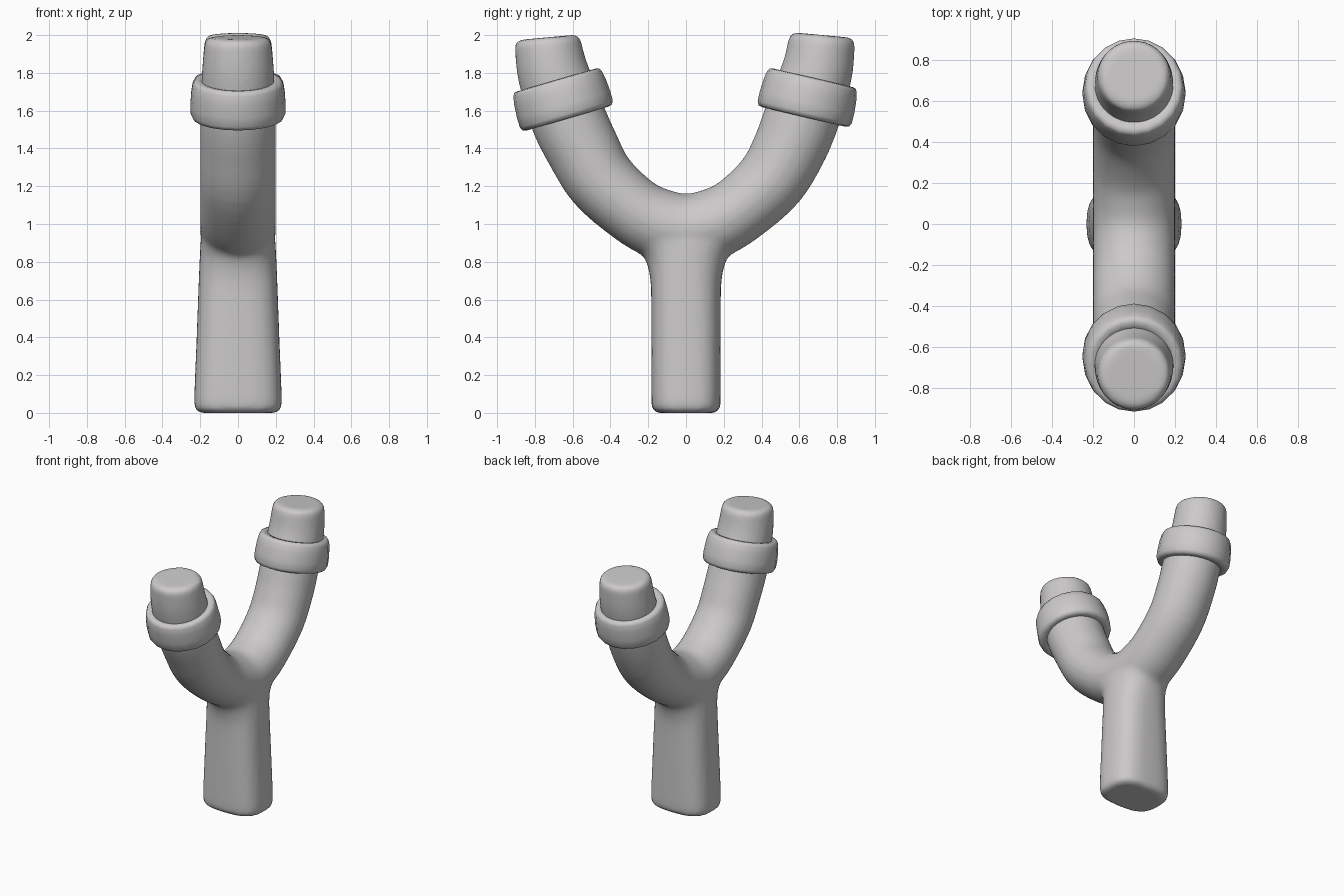
import bpy, bmesh, math
from mathutils import Vector, Matrix

if "Cube" in bpy.data.objects:
    bpy.data.objects.remove(bpy.data.objects["Cube"])

grey = bpy.data.materials.new("light_grey")
grey.diffuse_color = (0.6, 0.585, 0.59, 1)
grey.use_nodes = True
grey.node_tree.nodes["Principled BSDF"].inputs["Base Color"].default_value = grey.diffuse_color


def catmull(pts, steps=4):
    """Smooth a list of number tuples."""
    out = []
    for i in range(len(pts) - 1):
        p0, p1, p2, p3 = (Vector(pts[min(max(i + k, 0), len(pts) - 1)]) for k in (-1, 0, 1, 2))
        for s in range(steps):
            t = s / steps
            out.append(0.5 * (2 * p1 + (p2 - p0) * t + (2 * p0 - 5 * p1 + 4 * p2 - p3) * t * t
                              + (3 * p1 - p0 - 3 * p2 + p3) * t ** 3))
    return out + [Vector(pts[-1])]


def loft(bm, rings, n=40):
    """Skin rings of (centre, side direction, side radius, x radius, exponent)."""
    loops = []
    for c, side, rs, rx, e in rings:
        loop = []
        for k in range(n):
            a = 2 * math.pi * k / n
            cs, sn = math.cos(a), math.sin(a)
            u = math.copysign(abs(cs) ** (2 / e), cs) * rx
            v = math.copysign(abs(sn) ** (2 / e), sn) * rs
            loop.append(bm.verts.new(c + Vector((u, 0, 0)) + side * v))
        loops.append(loop)
    for a, b in zip(loops, loops[1:]):
        for k in range(n):
            bm.faces.new((a[k], a[(k + 1) % n], b[(k + 1) % n], b[k]))
    bm.faces.new(loops[0][::-1])
    bm.faces.new(loops[-1])


def finish(bm, name):
    bmesh.ops.recalc_face_normals(bm, faces=bm.faces[:])
    me = bpy.data.meshes.new(name)
    bm.to_mesh(me)
    bm.free()
    me.materials.append(grey)
    for p in me.polygons:
        p.use_smooth = True
    ob = bpy.data.objects.new(name, me)
    bpy.context.collection.objects.link(ob)
    return ob


# Forked body: both arms are one U-shaped sweep (y, z, side radius, x radius)
right = [(.14, 1.0, .187, .2), (.28, 1.075, .18, .2), (.45, 1.23, .187, .2),
         (.548, 1.4, .195, .2), (.608, 1.55, .2, .2), (.66, 1.7, .195, .195),
         (.697, 1.82, .187, .19), (.716, 1.94, .178, .18), (.721, 1.98, .172, .174),
         (.723, 2.0, .15, .152)]
left = [(-y - (.012 if z > 1.5 else 0), z - (.012 if z > 1.9 else 0), a, b) for y, z, a, b in right]
path = catmull(left[::-1] + [(0, .97, .19, .2)] + right)
rings = []
for i, p in enumerate(path):
    q, r = path[max(i - 1, 0)], path[min(i + 1, len(path) - 1)]
    t = Vector((0, r[0] - q[0], r[1] - q[1])).normalized()
    rings.append((Vector((0, p[0], p[1])), Vector((0, -t.z, t.y)), p[2], p[3], 2))
bm = bmesh.new()
loft(bm, rings)

# Handle: rounded block flaring into the fork (z, y radius, x radius, exponent)
handle = [(0, .145, .195, 2.9), (.008, .168, .217, 2.9), (.03, .18, .229, 2.9),
          (.1, .184, .231, 2.9), (.4, .184, .219, 2.8), (.65, .185, .21, 2.6),
          (.75, .196, .206, 2.4), (.82, .22, .203, 2.2), (.87, .262, .2, 2.1),
          (.92, .345, .195, 2), (.98, .4, .17, 2)]
loft(bm, [(Vector((0, 0, h[0])), Vector((0, 1, 0)), h[1], h[2], h[3]) for h in catmull(handle, 3)])
body = finish(bm, "forked_body")
rm = body.modifiers.new("fuse", 'REMESH')
rm.mode = 'VOXEL'
rm.voxel_size = 0.018
rm.use_smooth_shade = True
sm = body.modifiers.new("soften", 'SMOOTH')
sm.factor = 0.5
sm.iterations = 6

# Collars: lathed rings around each arm (radius, height)
profile = [(.17, -.1), (.225, -.106), (.246, -.1), (.256, -.08), (.257, -.03), (.252, .04),
           (.244, .085), (.234, .103), (.215, .107), (.17, .1)]
for name, c, axis in (("right_collar", (0, .647, 1.67), (0, .228, .97)),
                      ("left_collar", (0, -.656, 1.66), (0, -.28, .96))):
    bm = bmesh.new()
    n = 20
    loops = [[bm.verts.new((r * .98 * math.cos(2 * math.pi * k / n),
                            r * math.sin(2 * math.pi * k / n), z)) for k in range(n)]
             for r, z in profile]
    for a, b in zip(loops, loops[1:] + loops[:1]):
        for k in range(n):
            bm.faces.new((a[k], a[(k + 1) % n], b[(k + 1) % n], b[k]))
    rot = Matrix.Rotation(-math.atan2(axis[1], axis[2]), 4, 'X')
    bm.transform(Matrix.Translation(c) @ rot)
    finish(bm, name)
